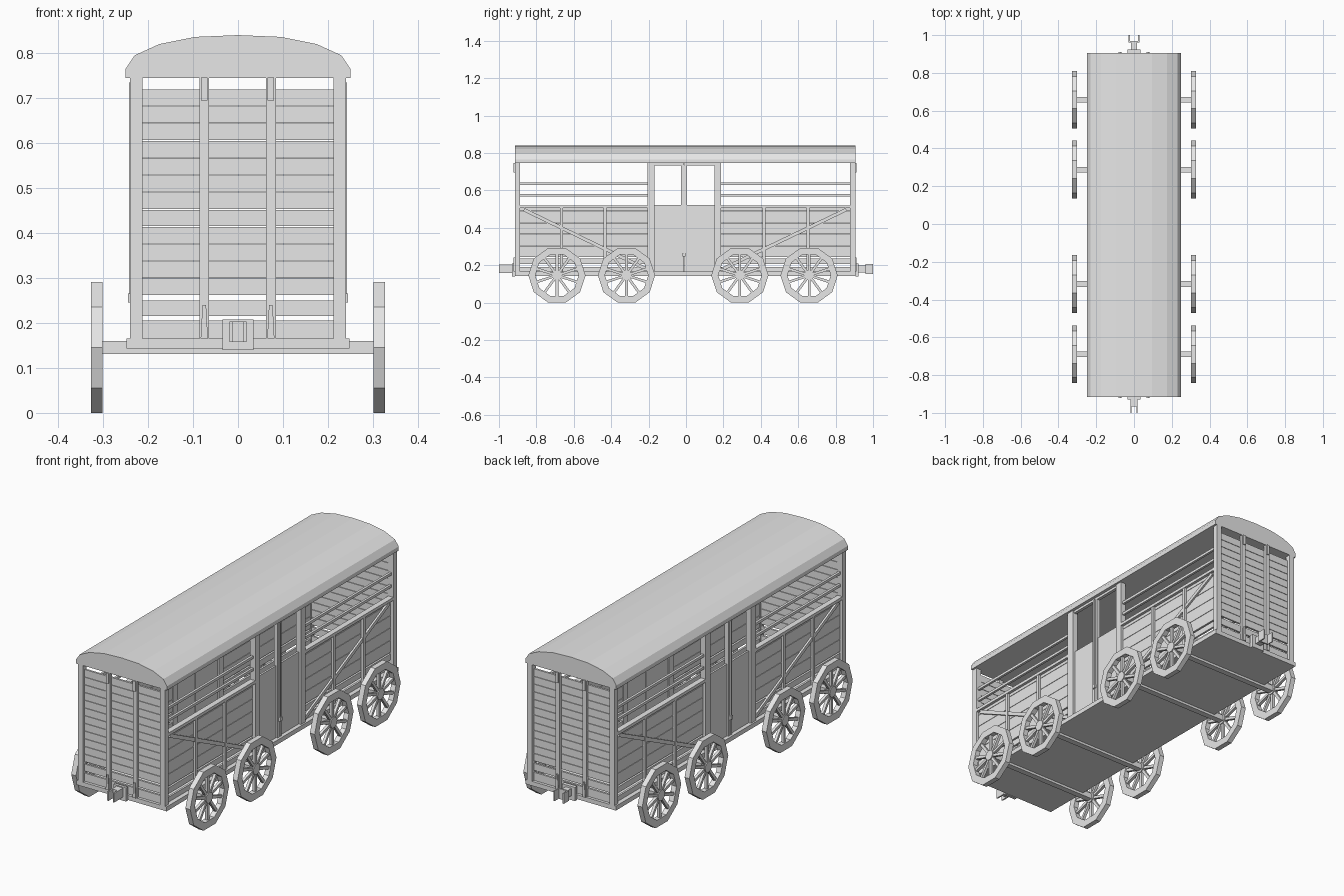
import bpy, bmesh, math
from mathutils import Matrix, Vector

cube = bpy.data.objects.get("Cube")
if cube:
    bpy.data.objects.remove(cube, do_unlink=True)

grey = bpy.data.materials.new("plain grey")
grey.use_nodes = True
COLOUR = (0.8, 0.8, 0.8, 1)
grey.diffuse_color = COLOUR
grey.node_tree.nodes["Principled BSDF"].inputs["Base Color"].default_value = COLOUR

YF, YB = -0.915, 0.905            # ends of the body
YM = (YF + YB) / 2


def finish(name, bm):
    bmesh.ops.recalc_face_normals(bm, faces=bm.faces)
    mesh = bpy.data.meshes.new(name)
    bm.to_mesh(mesh)
    bm.free()
    mesh.materials.append(grey)
    ob = bpy.data.objects.new(name, mesh)
    bpy.context.scene.collection.objects.link(ob)
    return ob


def box(bm, x0, x1, y0, y1, z0, z1, turn=None):
    """Axis-aligned box, optionally turned about its own centre."""
    centre = Vector((x0 + x1, y0 + y1, z0 + z1)) / 2
    m = Matrix.Translation(centre)
    if turn:
        m = m @ turn
    m = m @ Matrix.Diagonal((abs(x1 - x0), abs(y1 - y0), abs(z1 - z0), 1))
    bmesh.ops.create_cube(bm, size=1, matrix=m)


def prism(bm, points, to_3d, offset):
    """Extrude a closed outline along an offset."""
    face = bm.faces.new([bm.verts.new(to_3d(*p)) for p in points])
    out = bmesh.ops.extrude_face_region(bm, geom=[face])
    bmesh.ops.translate(bm, vec=offset,
                        verts=[v for v in out["geom"] if isinstance(v, bmesh.types.BMVert)])
    bm.faces.new([bm.verts.new(to_3d(*p)) for p in reversed(points)])
    bmesh.ops.remove_doubles(bm, verts=bm.verts, dist=1e-5)


# Curved roof
half = [(0.25, 0.745), (0.25, 0.765), (0.23, 0.795), (0.175, 0.82), (0.095, 0.836)]
outline = half + [(0, 0.84)] + [(-x, z) for x, z in reversed(half)]
bm = bmesh.new()
prism(bm, outline, lambda x, z: (x, YF, z), (0, YB - YF, 0))
finish("roof", bm)

# Floor
bm = bmesh.new()
box(bm, -0.248, 0.248, YF, YB, 0.143, 0.165)
finish("floor", bm)

# Corner posts
bm = bmesh.new()
for s in (-1, 1):
    for y0 in (YF, YB - 0.028):
        box(bm, s * 0.212, s * 0.24, y0, y0 + 0.028, 0.165, 0.746)
finish("corner_posts", bm)

# Ends: planks, uprights and small brackets
for name, end, d in (("front", YF, 1), ("back", YB, -1)):
    bm = bmesh.new()
    step = 0.0383
    for i in range(12):
        z = 0.262 + i * step
        box(bm, -0.213, 0.213, end + d * 0.014, end + d * 0.024, z, z + step - 0.002)
    for z0, z1 in ((0.215, 0.25), (0.165, 0.205)):
        box(bm, -0.213, 0.213, end + d * 0.014, end + d * 0.024, z0, z1)
    finish(name + "_end_planks", bm)
    bm = bmesh.new()
    for x in (-0.075, 0.073):
        box(bm, x - 0.011, x + 0.011, end, end + d * 0.015, 0.165, 0.746)
        box(bm, x - 0.007, x + 0.007, end - d * 0.006, end, 0.695, 0.746)
        prism(bm, [(x - 0.008, 0.165), (x + 0.008, 0.165), (x + 0.004, 0.24), (x - 0.004, 0.24)],
              lambda a, z: (a, end, z), (0, -d * 0.006, 0))
    finish(name + "_end_uprights", bm)

# Side bays run from a corner post to the door frame
BAYS = ((YF + 0.028, -0.205), (YB - 0.028, 0.187))
for name, s in (("left", 1), ("right", -1)):
    planks, frame, braces, door = (bmesh.new() for _ in range(4))
    for outer, inner in BAYS:
        step = 0.0615
        for i in range(5):
            z = 0.244 + i * step
            box(planks, s * 0.216, s * 0.226, outer, inner, z, min(z + step - 0.002, 0.507))
        box(planks, s * 0.216, s * 0.226, outer, inner, 0.206, 0.236)
        box(planks, s * 0.216, s * 0.226, outer, inner, 0.165, 0.19)
        # rails above and along the top of the planks
        box(frame, s * 0.212, s * 0.24, outer, inner, 0.505, 0.52)
        for z in (0.567, 0.628):
            box(frame, s * 0.218, s * 0.23, outer, inner, z, z + 0.013)
        for t in (0.325, 0.665):
            y = outer + (inner - outer) * t
            box(frame, s * 0.224, s * 0.238, y - 0.008, y + 0.008, 0.165, 0.507)
        # diagonal brace from top corner down to the door frame
        d = 1 if inner > outer else -1
        a = Vector((0, outer + d * 0.02, 0.497))
        b = Vector((0, inner - d * 0.005, 0.178))
        mid, run = (a + b) / 2, b - a
        turn = Matrix.Rotation(math.atan2(run.z, run.y), 4, "X")
        box(braces, s * 0.224, s * 0.235, mid.y - run.length / 2, mid.y + run.length / 2,
            mid.z - 0.009, mid.z + 0.009, turn)
    finish(name + "_side_planks", planks)
    finish(name + "_side_frame", frame)
    finish(name + "_diagonal_braces", braces)

    # Double door with open windows
    for y0, y1 in ((-0.207, -0.168), (0.152, 0.188)):
        box(door, s * 0.212, s * 0.24, y0, y1, 0.165, 0.746)
    box(door, s * 0.216, s * 0.236, -0.026, -0.011, 0.165, 0.746)
    box(door, s * 0.216, s * 0.236, -0.009, 0.005, 0.165, 0.746)
    for y0, y1 in ((-0.168, -0.026), (0.005, 0.152)):
        box(door, s * 0.218, s * 0.228, y0, y1, 0.165, 0.522)
        box(door, s * 0.218, s * 0.234, y0, y1, 0.733, 0.746)
    finish(name + "_doors", door)
    bm = bmesh.new()
    box(bm, s * 0.236, s * 0.242, -0.014, -0.006, 0.26, 0.735)
    box(bm, s * 0.234, s * 0.245, -0.018, -0.002, 0.245, 0.265)
    finish(name + "_door_latch", bm)

# Ten-sided spoked wheels and their axles
R, HUB_Z, N = 0.153, 0.1455, 10
for i, y in enumerate((-0.69, -0.318, 0.288, 0.658)):
    for side, s in (("left", 1), ("right", -1)):
        bm = bmesh.new()
        x0, x1 = s * 0.301, s * 0.327
        rings = []
        for x, r in ((x0, 0.116), (x0, R), (x1, R), (x1, 0.116)):
            rings.append([bm.verts.new((x, y + r * math.cos(math.tau * k / N),
                                        HUB_Z + r * math.sin(math.tau * k / N)))
                          for k in range(N)])
        for j in range(4):
            p, q = rings[j], rings[(j + 1) % 4]
            for k in range(N):
                n = (k + 1) % N
                bm.faces.new((p[k], p[n], q[n], q[k]))
        for k in range(N):
            angle = math.tau * (k + 0.5) / N
            c, r = Vector((s * 0.314, y, HUB_Z)), 0.066
            c += Vector((0, r * math.cos(angle), r * math.sin(angle)))
            box(bm, c.x - 0.007, c.x + 0.007, c.y - 0.049, c.y + 0.049, c.z - 0.007, c.z + 0.007,
                Matrix.Rotation(angle, 4, "X"))
        hub = Matrix.Translation((s * 0.314, y, HUB_Z)) @ Matrix.Rotation(math.pi / 2, 4, "Y")
        bmesh.ops.create_cone(bm, cap_ends=True, segments=N, radius1=0.027, radius2=0.027,
                              depth=0.024, matrix=hub)
        finish(f"{side}_wheel_{i + 1}", bm)
    bm = bmesh.new()
    box(bm, -0.305, 0.305, y - 0.015, y + 0.015, 0.131, 0.16)
    finish(f"axle_{i + 1}", bm)

# Couplers: narrow fork in front, wide fork behind
bm = bmesh.new()
box(bm, -0.035, 0.035, YF - 0.014, YF, 0.14, 0.208)
box(bm, -0.018, 0.018, -0.965, YF - 0.014, 0.158, 0.203)
for s in (-1, 1):
    box(bm, s * 0.012, s * 0.019, -1, -0.96, 0.158, 0.203)
finish("front_coupler", bm)
bm = bmesh.new()
box(bm, -0.035, 0.035, YB, YB + 0.018, 0.14, 0.208)
box(bm, -0.016, 0.016, YB + 0.018, 0.965, 0.162, 0.198)
box(bm, -0.028, 0.028, 0.96, 0.968, 0.154, 0.205)
for s in (-1, 1):
    box(bm, s * 0.022, s * 0.028, 0.965, 1, 0.154, 0.205)
finish("back_coupler", bm)
